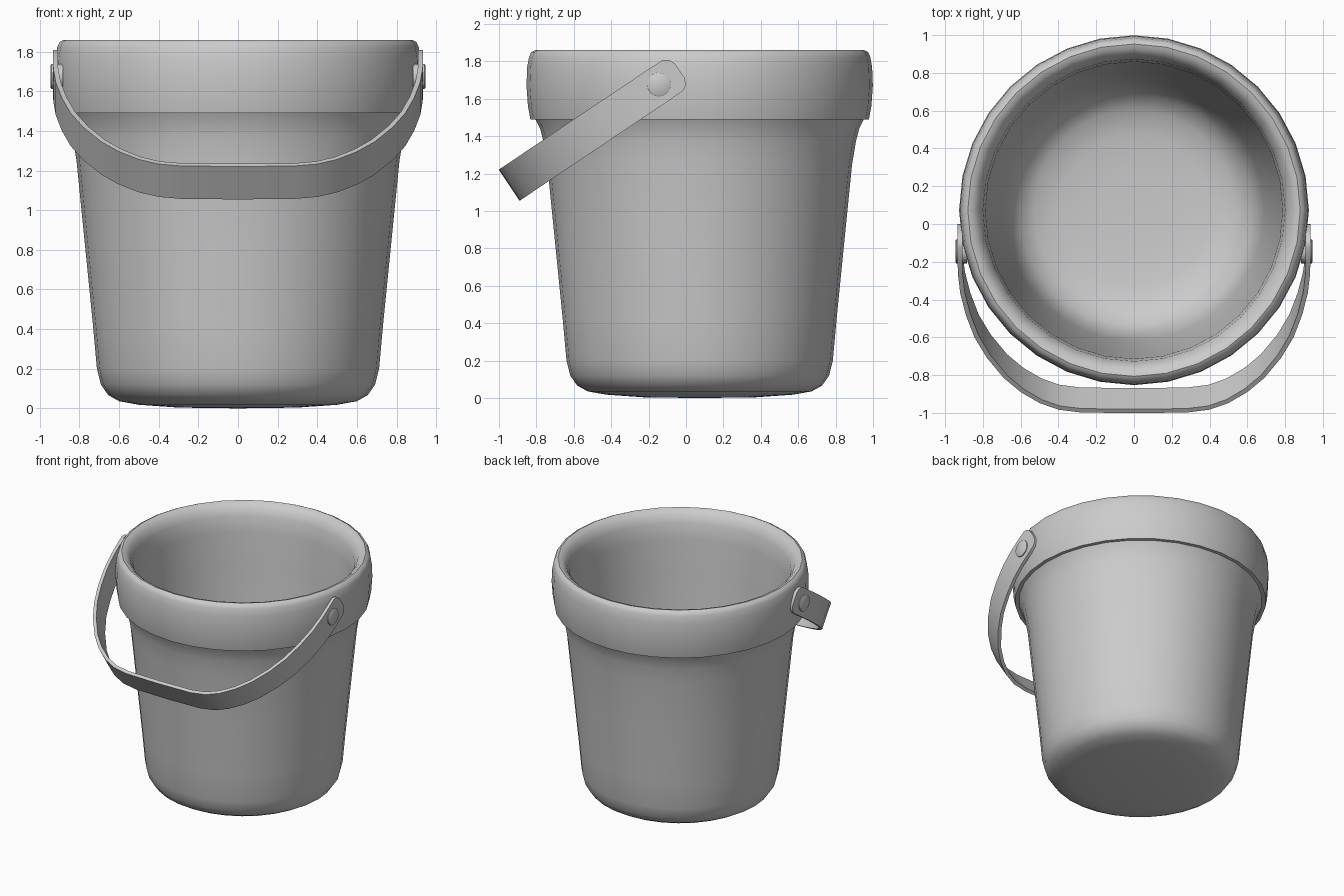
import bpy, bmesh, math
from mathutils import Vector

if "Cube" in bpy.data.objects:
    bpy.data.objects.remove(bpy.data.objects["Cube"])

CY = 0.073                      # bucket axis in y
PIVOT = Vector((0, -0.145, 1.675))
ALONG = Vector((0, -0.83, -0.557)).normalized()   # down the handle
ACROSS = Vector((0, -0.557, 0.83)).normalized()   # across the strap


def finish(name, bm, angle=40):
    bmesh.ops.recalc_face_normals(bm, faces=bm.faces)
    me = bpy.data.meshes.new(name)
    bm.to_mesh(me)
    bm.free()
    ob = bpy.data.objects.new(name, me)
    bpy.context.collection.objects.link(ob)
    bpy.ops.object.select_all(action='DESELECT')
    ob.select_set(True)
    bpy.context.view_layer.objects.active = ob
    bpy.ops.object.shade_smooth_by_angle(angle=math.radians(angle))
    return ob


def lathe(name, profile, sides):
    bm = bmesh.new()
    vs = [bm.verts.new((r, 0, z)) for r, z in profile]
    es = [bm.edges.new(p) for p in zip(vs, vs[1:])]
    bmesh.ops.spin(bm, geom=vs + es, axis=(0, 0, 1), cent=(0, 0, 0),
                   angle=2 * math.pi, steps=sides, use_duplicate=False)
    bmesh.ops.remove_doubles(bm, verts=bm.verts, dist=0.0005)
    return finish(name, bm)


# bucket: outside, overhanging rim, inside
outer = [(0, 0), (.3, .004), (.5, .018), (.6, .036), (.655, .067), (.692, .12),
         (.712, .2), (.732, .42), (.775, .85), (.815, 1.25), (.835, 1.37),
         (.853, 1.44), (.878, 1.49)]
rim = [(.905, 1.49), (.918, 1.56), (.926, 1.67), (.922, 1.77), (.912, 1.825),
       (.9, 1.85), (.88, 1.86), (.855, 1.853), (.825, 1.825), (.8, 1.77)]
inner = [(.787, 1.65), (.775, 1.4), (.735, .85), (.69, .42), (.66, .26),
         (.61, .17), (.53, .115), (.4, .085), (.2, .075), (0, .072)]
bucket = lathe("bucket", outer + rim + inner, 32)
bucket.location.y = CY

# handle: flat strap swept along a tilted U, (x, distance, half width)
half = [(.934, -.135, .045), (.934, -.12, .08), (.934, -.09, .099),
        (.934, 0, .1), (.932, .08, .1), (.92, .2, .1), (.89, .34, .1),
        (.845, .48, .1), (.78, .61, .1), (.69, .74, .1), (.6, .83, .1),
        (.5, .9, .1), (.4, .942, .1), (.28, .96, .1), (0, .964, .1)]
path = half + [(-x, u, w) for x, u, w in reversed(half[:-1])]
T = 0.025
bm = bmesh.new()
rings = []
for i, (x, u, w) in enumerate(path):
    a, b = path[max(i - 1, 0)], path[min(i + 1, len(path) - 1)]
    d = Vector((b[0] - a[0], b[1] - a[1])).normalized()
    n = Vector((d.y, -d.x)) * T          # towards the bucket side
    if n.x * x + n.y * (u + .001) > 0:
        n = -n
    if u <= 0:                           # straight tips
        n = Vector((-math.copysign(T, x), 0))
    outp = PIVOT + Vector((x, 0, 0)) + ALONG * u
    inp = outp + Vector((n.x, 0, 0)) + ALONG * n.y
    rings.append([bm.verts.new(p) for p in (outp + ACROSS * w, outp - ACROSS * w,
                                            inp - ACROSS * w, inp + ACROSS * w)])
for a, b in zip(rings, rings[1:]):
    for k in range(4):
        bm.faces.new((a[k], a[k - 1], b[k - 1], b[k]))
bm.faces.new(rings[0])
bm.faces.new(rings[-1])
finish("handle", bm)

# rivets joining strap and rim
for side, label in ((1, "right"), (-1, "left")):
    rivet = lathe("rivet_" + label, [(0, -.05), (.063, -.05), (.063, .007),
                                     (.056, .012), (0, .012)], 24)
    rivet.location = PIVOT + Vector((side * .934, 0, 0))
    rivet.rotation_euler.y = side * math.pi / 2
